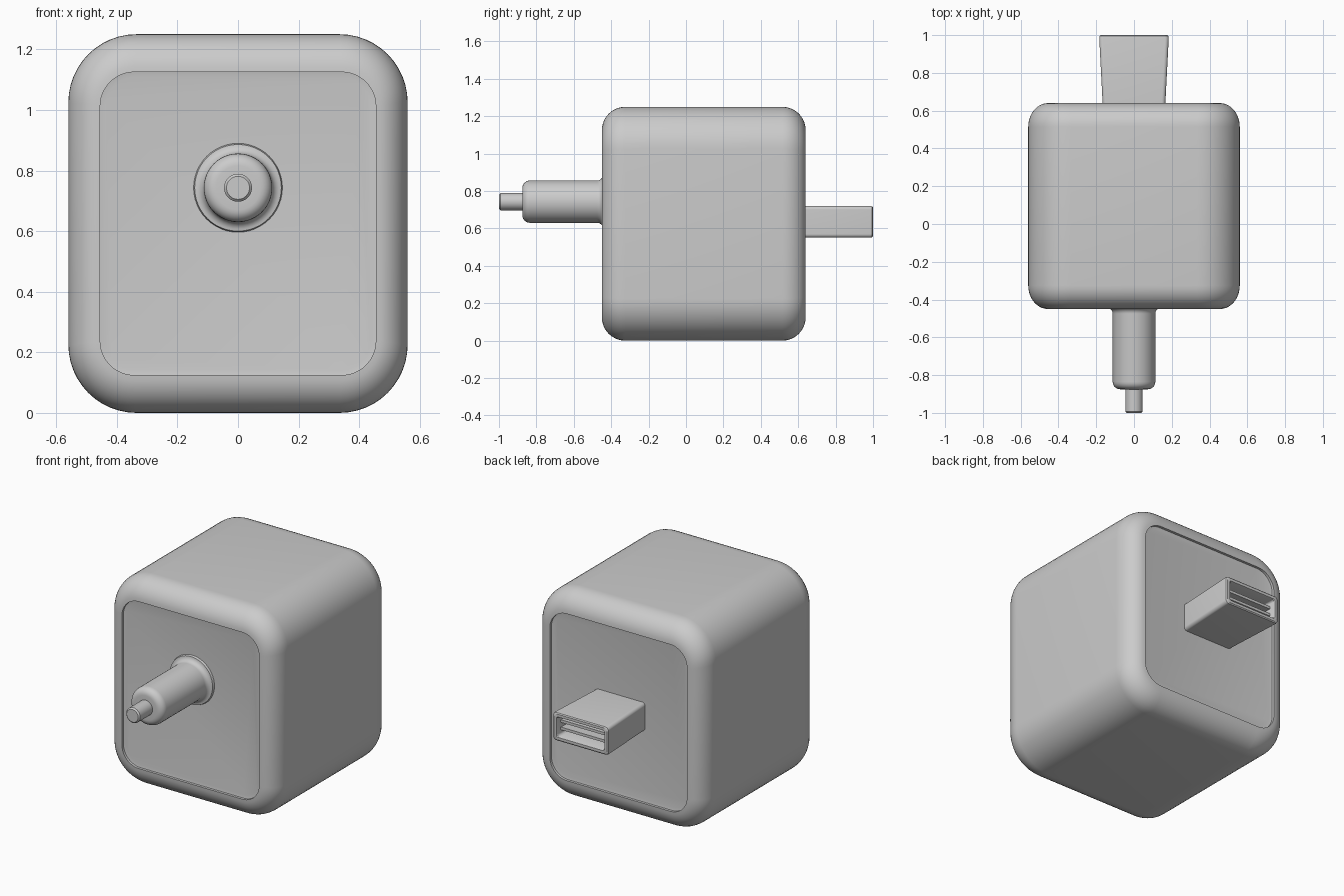
import bpy, bmesh, math

if "Cube" in bpy.data.objects:
    bpy.data.objects.remove(bpy.data.objects["Cube"])


def ring_points(hx, hz, r, y, cz, n=12):
    """Rounded rectangle (or circle when r equals both half sizes) across y."""
    pts = []
    for q, (sx, sz) in enumerate([(1, 1), (-1, 1), (-1, -1), (1, -1)]):
        for i in range(n + 1):
            a = math.pi / 2 * (q + i / n)
            pts.append((sx * (hx - r) + r * math.cos(a), y,
                        cz + sz * (hz - r) + r * math.sin(a)))
    return pts


def loft(name, rings, cz):
    """Skin a closed solid through (half_x, half_z, corner, y) rings."""
    bm = bmesh.new()
    loops = [[bm.verts.new(p) for p in ring_points(*r, cz)] for r in rings]
    for a, b in zip(loops, loops[1:]):
        for i in range(len(a)):
            j = (i + 1) % len(a)
            bm.faces.new((a[i], a[j], b[j], b[i]))
    bm.faces.new(loops[0])
    bm.faces.new(loops[-1])
    bmesh.ops.remove_doubles(bm, verts=bm.verts, dist=1e-5)
    bmesh.ops.recalc_face_normals(bm, faces=bm.faces)
    me = bpy.data.meshes.new(name)
    bm.to_mesh(me)
    bm.free()
    ob = bpy.data.objects.new(name, me)
    bpy.context.collection.objects.link(ob)
    bpy.context.view_layer.objects.active = ob
    ob.select_set(True)
    bpy.ops.object.shade_smooth_by_angle(angle=math.radians(32))
    ob.select_set(False)
    return ob


def arc(n=10):
    """(inward, outward) fractions of a quarter round, from face to side."""
    return [(1 - math.sin(t), 1 - math.cos(t))
            for t in (math.pi / 2 * i / n for i in range(n + 1))]


# Body: soft box with a shallow recessed panel at the front and back
HX, HZ, R, E, CZ = 0.56, 0.625, 0.225, 0.125, 0.625
FRONT, BACK = -0.45, 0.64


def cap(y, s):
    panel = [(0.437, 0.483, 0.095, y + s * 0.018),
             (0.455, 0.500, 0.112, y + s * 0.015)]
    edge = [(HX - 0.84 * E * i, HZ - E * i, R - 0.9 * E * i, y + s * E * o)
            for i, o in arc()]
    return panel + edge


loft("body", cap(FRONT, 1) + cap(BACK, -1)[::-1], CZ)

# Front spout: flared foot, barrel with rounded shoulder, thin tip
spout = [(0.150, -0.42), (0.143, -0.445)]
spout += [(0.113 + 0.03 * i, -0.445 - 0.03 * o) for i, o in arc(6)]
spout += [(0.113 - 0.04 * i, -0.875 + 0.04 * o) for i, o in arc(6)[::-1]]
spout += [(0.046, -0.875), (0.046, -0.992), (0.038, -1.0)]
loft("front_spout", [(r, r, r, y) for r, y in spout], 0.743)

# Rear nozzle: tapered rectangular duct with a hollow mouth
NZ = 0.635
loft("rear_nozzle", [
    (0.164, 0.085, 0.02, 0.60),
    (0.184, 0.085, 0.02, 0.985),
    (0.182, 0.083, 0.02, 0.995),
    (0.176, 0.077, 0.02, 1.0),
    (0.160, 0.061, 0.012, 1.0),
    (0.157, 0.058, 0.012, 0.995),
    (0.150, 0.058, 0.012, 0.86)], NZ)

# Slats inside the nozzle mouth
for k in (-1, 1):
    loft("nozzle_slat", [(0.152, 0.008, 0.003, 0.85),
                         (0.156, 0.008, 0.003, 0.965)], NZ + k * 0.022)
